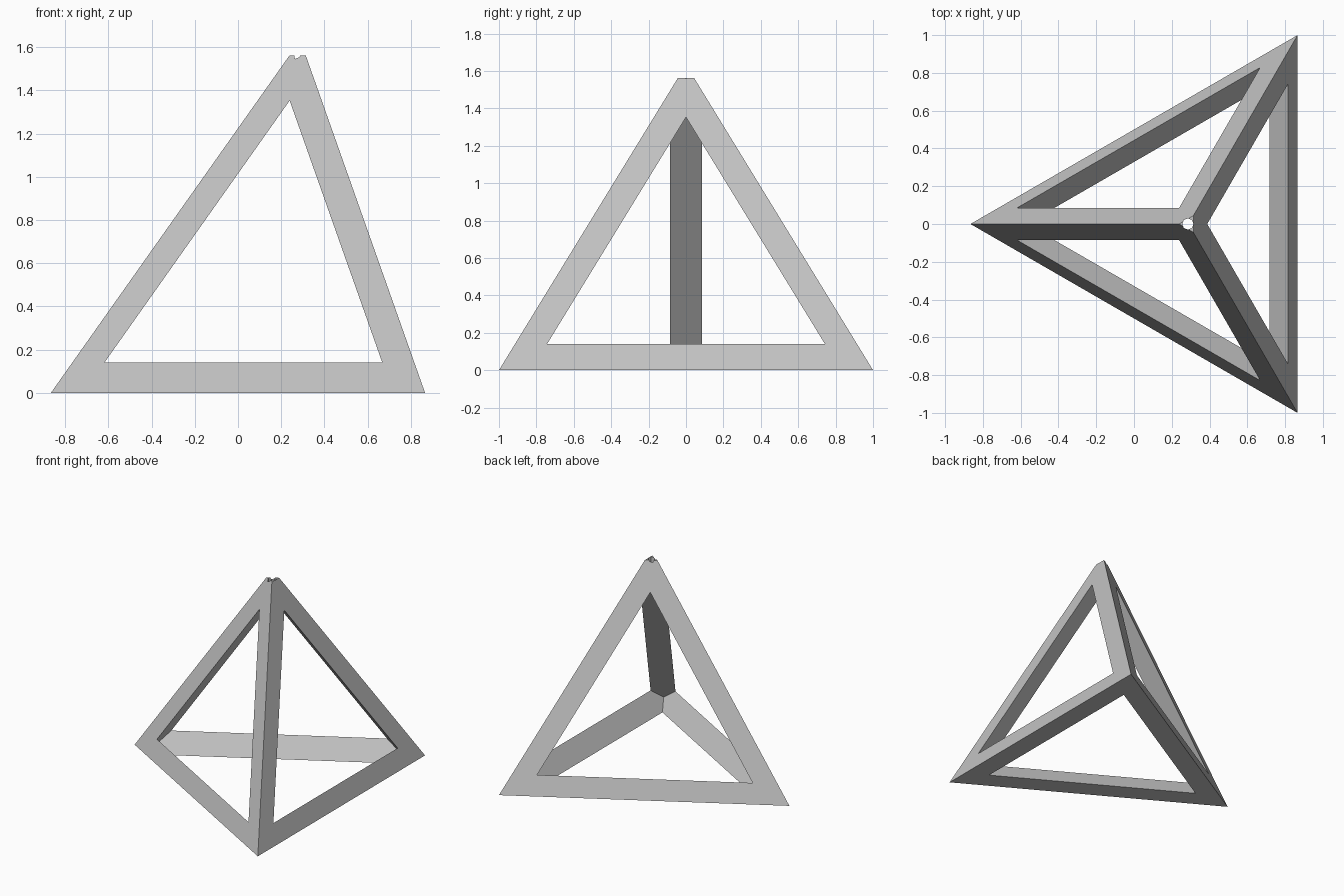
import bpy, bmesh, math
from mathutils import Vector, Matrix

if "Cube" in bpy.data.objects:
    bpy.data.objects.remove(bpy.data.objects["Cube"], do_unlink=True)

# Single grey material
grey = bpy.data.materials.new("plain_grey")
grey.use_nodes = True
colour = (0.55, 0.55, 0.55, 1)
grey.diffuse_color = colour
grey.node_tree.nodes["Principled BSDF"].inputs["Base Color"].default_value = colour


def make_object(name, bm):
    bmesh.ops.recalc_face_normals(bm, faces=bm.faces)
    mesh = bpy.data.meshes.new(name)
    bm.to_mesh(mesh)
    bm.free()
    mesh.materials.append(grey)
    obj = bpy.data.objects.new(name, mesh)
    bpy.context.collection.objects.link(obj)
    return obj


def box(name, centre, axes, sizes):
    bm = bmesh.new()
    bmesh.ops.create_cube(bm, size=1)
    turn = Matrix(axes).transposed().to_4x4()
    scale = Matrix.Diagonal((*sizes, 1))
    bm.transform(Matrix.Translation(centre) @ turn @ scale)
    return make_object(name, bm)


def cut(target, cutter):
    cutter.hide_render = True
    mod = target.modifiers.new("cut", "BOOLEAN")
    mod.operation = "DIFFERENCE"
    mod.solver = "EXACT"
    mod.object = cutter
    bpy.context.view_layer.objects.active = target
    bpy.ops.object.modifier_apply(modifier=mod.name)
    bpy.data.objects.remove(cutter, do_unlink=True)


# Corners of a regular tetrahedron with edge length 2
r = math.sqrt(3) / 2
height = math.sqrt(8 / 3)
a, b, c = Vector((-r, 0, 0)), Vector((r, -1, 0)), Vector((r, 1, 0))
apex = Vector((r / 3, 0, height))
centre = (a + b + c + apex) / 4

# Solid body with a flat-topped apex
tip = 1.562 / height
bm = bmesh.new()
for corner in (a, b, c):
    bm.verts.new(corner)
    bm.verts.new(corner.lerp(apex, tip))
bmesh.ops.convex_hull(bm, input=bm.verts)
bmesh.ops.dissolve_limit(bm, angle_limit=0.01, verts=bm.verts, edges=bm.edges)
frame = make_object("tetrahedron_frame", bm)

# Hollow: a cube facing the six edges leaves triangular bars and four windows
half = math.sqrt(0.5) - 0.1213
ax = (a + b - c - apex).normalized()
ay = (a + c - b - apex).normalized()
az = (a + apex - b - c).normalized()
cut(frame, box("hollow_cutter", centre, (ax, ay, az), (half * 2,) * 3))

# Shallow channel along the inner side of the back left base bar
along = (c - a).normalized()
across = ay.cross(along)
if across.z < 0:
    across = -across
middle = centre + ay * half + across * 0.004
cut(frame, box("channel_cutter", middle, (along, across, ay), (1.57, 0.06, 0.04)))

# Small hole through the apex
bm = bmesh.new()
bmesh.ops.create_cone(bm, cap_ends=True, segments=8, radius1=0.03, radius2=0.03, depth=0.5)
bm.transform(Matrix.Translation((0.285, 0, 1.5)))
cut(frame, make_object("hole_cutter", bm))
